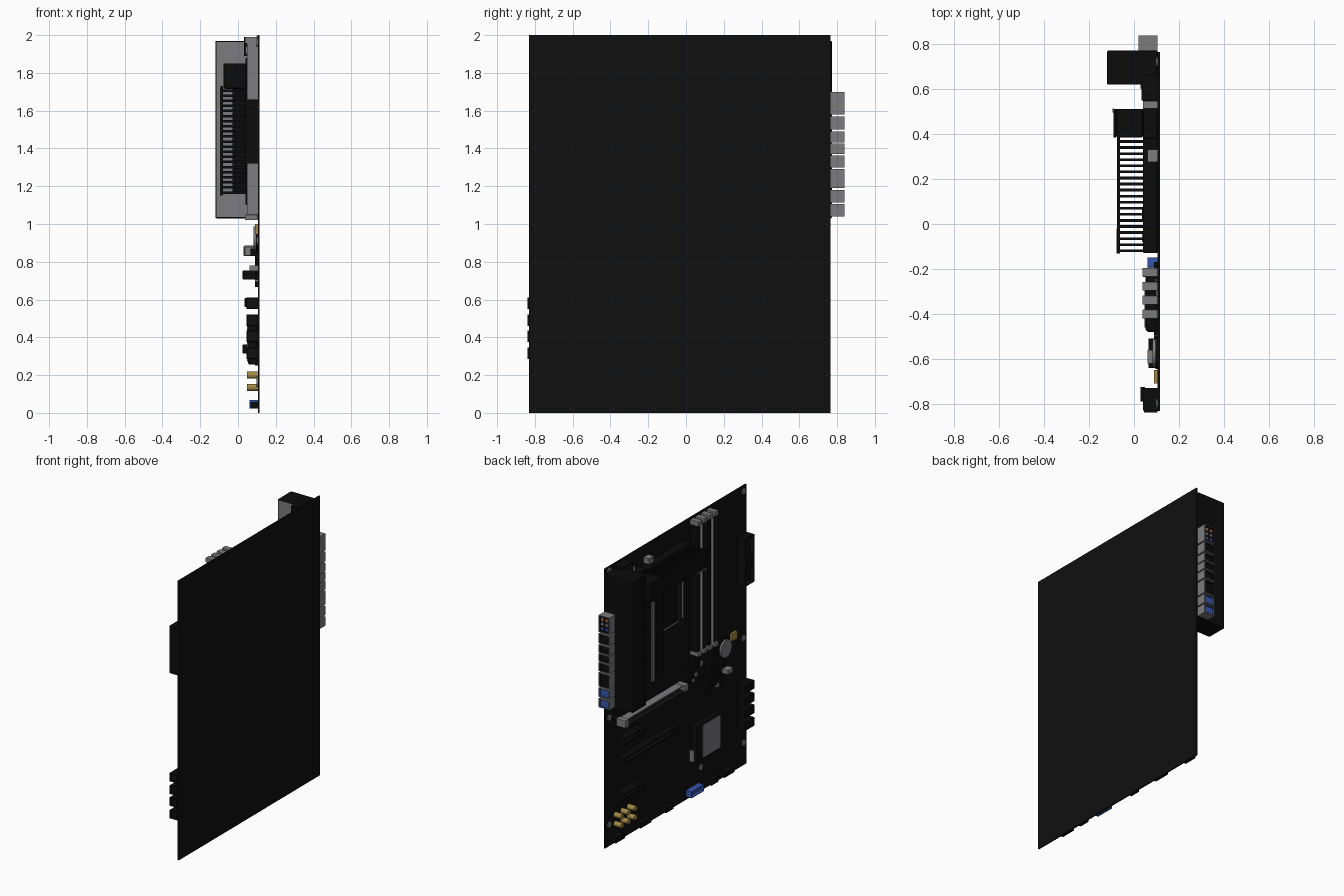
import bpy, bmesh, random
from math import pi
from mathutils import Matrix, Vector

if "Cube" in bpy.data.objects:
    bpy.data.objects.remove(bpy.data.objects["Cube"])

random.seed(4)


def colour(name, r, g, b):
    m = bpy.data.materials.new(name)
    m.diffuse_color = (r, g, b, 1)
    m.use_nodes = True
    m.node_tree.nodes["Principled BSDF"].inputs["Base Color"].default_value = m.diffuse_color
    return m


BOARD = colour("board black", .005, .005, .005)
BLACK = colour("plastic black", .0035, .0035, .0035)
GREY = colour("metal grey", .2, .2, .21)
BLUE = colour("port blue", .035, .09, .42)
GOLD = colour("gold", .36, .25, .06)
ORANGE = colour("orange", .5, .16, .05)


def finish(name, bm, mats):
    me = bpy.data.meshes.new(name)
    bmesh.ops.recalc_face_normals(bm, faces=bm.faces)
    bm.to_mesh(me)
    bm.free()
    for m in mats:
        me.materials.append(m)
    ob = bpy.data.objects.new(name, me)
    bpy.context.collection.objects.link(ob)
    return ob


def box(name, x, y, z, mat, bevel=0, inset=None):
    """Box from three ranges; inset = (direction, rim, depth, material)."""
    bm = bmesh.new()
    lo, hi = zip(*(sorted(r) for r in (x, y, z)))
    size = [b - a for a, b in zip(lo, hi)]
    mid = [(a + b) / 2 for a, b in zip(lo, hi)]
    bmesh.ops.create_cube(bm, size=1, matrix=Matrix.Translation(mid) @ Matrix.Diagonal((*size, 1)))
    mats = [mat]
    if inset:
        d, rim, depth, m2 = inset
        mats.append(m2)
        d = Vector(d)
        f = max(bm.faces, key=lambda f: f.normal.dot(d))
        bmesh.ops.inset_region(bm, faces=[f], thickness=rim)
        f.material_index = 1
        if depth:
            walls = bmesh.ops.extrude_discrete_faces(bm, faces=[f])["faces"]
            bmesh.ops.translate(bm, verts=walls[0].verts, vec=-d * depth)
            for e in walls[0].edges:
                for g in e.link_faces:
                    g.material_index = 1
    ob = finish(name, bm, mats)
    if bevel:
        mod = ob.modifiers.new("bevel", "BEVEL")
        mod.width, mod.segments = bevel, 2
    return ob


def disc(name, x0, x1, y, z, r, mat, n=20):
    """Cylinder standing on the board, axis along x."""
    bm = bmesh.new()
    bmesh.ops.create_cone(bm, cap_ends=True, segments=n, radius1=r, radius2=r, depth=x1 - x0,
                          matrix=Matrix.Translation(((x0 + x1) / 2, y, z)) @ Matrix.Rotation(pi / 2, 4, 'Y'))
    for f in bm.faces:
        f.smooth = len(f.verts) == 4
    for e in bm.edges:
        e.smooth = all(len(f.verts) == 4 for f in e.link_faces)
    return finish(name, bm, [mat])


S = .105  # mounting surface of the board
box("circuit_board", (S, .115), (-.832, .765), (0, 2), BOARD)

# screw pads
for y, z in [(-.80, 1.96), (-.80, .91), (-.80, .16), (.72, .92), (.72, .155), (.72, 1.975), (-.315, .17), (-.315, .915)]:
    disc("screw_pad", S - .006, S, y, z, .022, GREY)

# rear cover with metal inner side
box("rear_cover", (-.12, S), (.62, .772), (1.03, 1.97), BLACK, .006, ((0, -1, 0), .01, 0, GREY))

# rear ports
PORTS = [(1.58, 1.70, BLACK), (1.50, 1.57, BLACK), (1.432, 1.49, BLACK), (1.37, 1.425, BLACK),
         (1.30, 1.362, BLACK), (1.19, 1.29, BLACK), (1.115, 1.18, BLUE), (1.04, 1.105, BLUE)]
for z0, z1, m in PORTS:
    box("rear_port", (.02, S), (.755, .838), (z0, z1), GREY, 0, ((0, 1, 0), .009, .012, m))
for i, m in enumerate((BLUE, GREY, ORANGE)):
    for x in (.045, .08):
        box("audio_jack", (x - .01, x + .01), (.822, .832), (1.597 + i * .033, 1.615 + i * .033), m)

# side heatsink: base, stacked fins, cover plate, trim
box("side_heatsink_base", (.04, S), (.38, .615), (1.1, 1.88), BLACK, .006)
for i in range(21):
    z = 1.16 + i * .027
    box("side_heatsink_fin", (-.085, .04), (.39, .512), (z, z + .013), BLACK)
box("side_heatsink_core", (-.03, .04), (.44, .465), (1.16, 1.72), BLACK)
box("side_heatsink_plate", (-.092, -.08), (.385, .512), (1.15, 1.73), BLACK)
box("side_heatsink_trim", (-.096, -.088), (.496, .514), (1.15, 1.72), GREY)

# top heatsink: base, stacked fins, cover plate
box("top_heatsink_base", (.04, S), (-.13, .4), (1.68, 1.87), BLACK, .006)
for i in range(19):
    y = -.125 + i * .027
    box("top_heatsink_fin", (-.065, .04), (y, y + .012), (1.72, 1.85), BLACK)
box("top_heatsink_plate", (-.075, -.063), (-.132, .4), (1.72, 1.85), BLACK)
box("top_heatsink_trim", (-.078, -.07), (-.132, -.02), (1.712, 1.722), GREY)
box("heatsink_corner", (-.078, .04), (.385, .512), (1.715, 1.85), BLACK, .006)

# processor socket with metal frame
box("socket_frame", (.08, S), (-.045, .27), (1.32, 1.64), GREY, .005, ((-1, 0, 0), .022, .012, BLACK))
box("socket_lever", (.07, .08), (-.075, -.065), (1.34, 1.62), GREY)

# memory slots, every second one with a metal shell
for i in range(4):
    y = -.215 - i * .062
    m = GREY if i % 2 else BLACK
    box("memory_slot", (.05, S), (y - .016, y + .016), (1.05, 1.96), BLACK)
    box("memory_groove", (.047, .051), (y - .004, y + .004), (1.06, 1.95), BOARD)
    if i % 2:
        for s in (-1, 1):
            box("memory_shell", (.048, S), (y + s * .016, y + s * .02), (1.05, 1.96), GREY)
    for z0, z1 in ((1.02, 1.05), (1.955, 1.99)):
        box("memory_latch", (.037, S), (y - .02, y + .02), (z0, z1), GREY, .004)

# power connectors
box("main_power_body", (.04, S), (-.83, -.73), (1.32, 1.66), BLACK, 0, ((-1, 0, 0), .008, .03, BOARD))
box("main_power_clip", (.028, .05), (-.79, -.725), (1.45, 1.53), BLACK)
box("processor_power", (.033, S), (.55, .66), (1.89, 1.99), BLACK, 0, ((-1, 0, 0), .008, .03, BOARD))
box("processor_power_plate", (.04, S), (.515, .548), (1.9, 1.94), GREY)
box("fan_header", (.06, S), (.275, .332), (1.88, 1.92), GREY, 0, ((-1, 0, 0), .006, .015, GREY))

# expansion slots: z centre, y range, front x, material
for z, y0, y1, x, m in [(.855, -.05, .63, .05, GREY), (.585, .05, .63, .05, BLACK),
                        (.73, .45, .63, .04, BLACK), (.338, .45, .63, .04, BLACK)]:
    box("expansion_slot", (x, S), (y0, y1), (z - .02, z + .02), m, 0, ((-1, 0, 0), .012, .03, BLACK))
    box("expansion_latch", (x - .015, S), (y0 - .03, y0 + .015), (z - .024, z + .024), m, .004)
box("expansion_end", (.03, S), (.6, .64), (.83, .885), GREY, .004)

# chipset cooler
box("chipset_cooler", (.052, S), (-.48, -.2), (.255, .52), BLACK, .012)
box("chipset_plate", (.047, .053), (-.46, -.26), (.272, .505), GREY)
box("chipset_trim", (.07, S), (-.198, -.19), (.26, .34), GREY)

# drive connectors on the front edge
for z in (.58, .49, .405, .315):
    box("drive_connector", (.045, S), (-.838, -.73), (z - .03, z + .03), BLACK, 0, ((0, -1, 0), .007, .02, BOARD))

# battery in its holder
disc("battery_holder", .095, S, -.575, .925, .07, BLACK, 28)
disc("battery", .082, .097, -.575, .925, .063, GREY, 28)
box("battery_clip", (.065, S), (-.535, -.51), (.83, .87), BLACK)

# gold header and audio capacitors
box("gold_header", (.09, S), (-.71, -.65), (.945, 1.0), GOLD)
for z in (.135, .2):
    for y in (.65, .575, .5):
        disc("audio_capacitor", .048, S, y, z, .019, GOLD)

# bottom edge headers
box("blue_header", (.06, S), (-.29, -.15), (.022, .068), BLUE, 0, ((-1, 0, 0), .007, .02, BLUE))
for y0, y1 in ((.6, .7), (.3, .42), (.05, .13), (-.46, -.38), (-.64, -.53)):
    box("bottom_header", (.065, S), (y0, y1), (.022, .058), BLACK)

# small parts between the slots
box("grey_header", (.06, S), (-.62, -.56), (.75, .78), GREY)
box("audio_chip", (.09, S), (.5, .64), (.25, .29), BLACK)
for i in range(26):
    y, z = random.uniform(-.6, -.15), random.uniform(.66, .98)
    if y < -.48 and z > .82:
        continue
    w = random.uniform(.008, .022)
    box("small_chip", (.09, S), (y - w, y + w), (z - w, z + w), GREY if i % 6 == 0 and w < .014 else BLACK)
